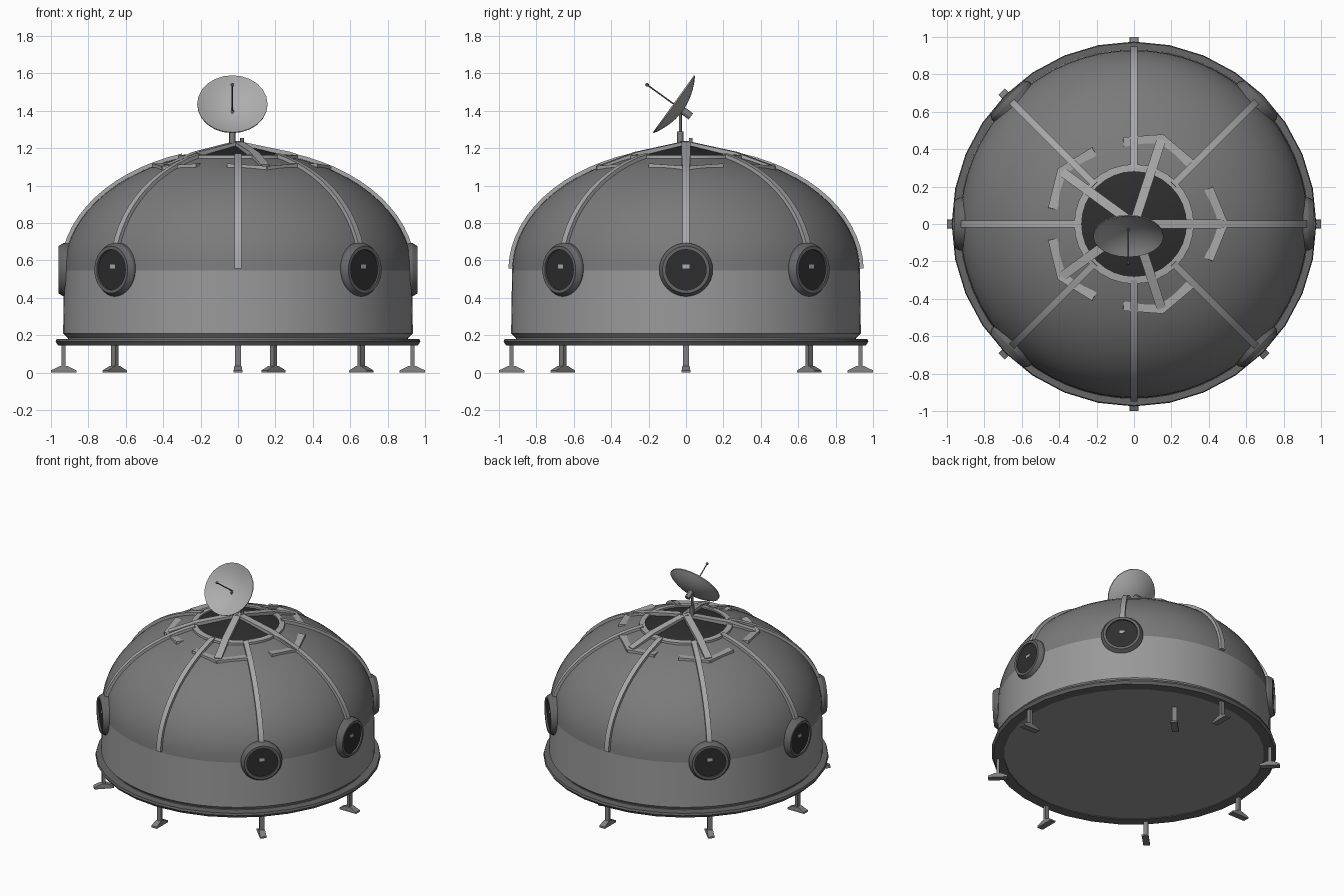
import bpy, bmesh, math
from mathutils import Matrix, Vector

if "Cube" in bpy.data.objects:
    bpy.data.objects.remove(bpy.data.objects["Cube"])

def mat(name, s):
    m = bpy.data.materials.new(name)
    v = ((s + 0.055) / 1.055) ** 2.4
    m.diffuse_color = (v, v, v, 1)
    m.use_nodes = True
    m.node_tree.nodes["Principled BSDF"].inputs["Base Color"].default_value = m.diffuse_color
    return m

WALL = mat("wall grey", 0.60)
DOME = mat("dome grey", 0.48)
TRIM = mat("trim light grey", 0.66)
RIM = mat("rim dark grey", 0.40)
GLASS = mat("dark glass", 0.18)
DISH = mat("dish pale grey", 0.68)
LEG = mat("leg grey", 0.50)

def finish(name, bm, mats, M=None, smooth=True):
    bmesh.ops.recalc_face_normals(bm, faces=bm.faces)
    if M:
        bm.transform(M)
    me = bpy.data.meshes.new(name)
    bm.to_mesh(me)
    bm.free()
    ob = bpy.data.objects.new(name, me)
    bpy.context.collection.objects.link(ob)
    for m in mats:
        me.materials.append(m)
    if smooth:
        bpy.ops.object.select_all(action='DESELECT')
        ob.select_set(True)
        bpy.context.view_layer.objects.active = ob
        bpy.ops.object.shade_smooth_by_angle(angle=math.radians(30))
    return ob

def lathe(name, prof, mats, segs=32, M=None, closed=False, rule=None):
    """Revolve (radius, height) points about z; rule gives material by span."""
    bm = bmesh.new()
    rows = []
    for r, z in prof:
        if r < 1e-6:
            rows.append([bm.verts.new((0, 0, z))])
        else:
            rows.append([bm.verts.new((r * math.cos(2 * math.pi * i / segs),
                                       r * math.sin(2 * math.pi * i / segs), z)) for i in range(segs)])
    n = len(rows)
    for k in range(n if closed else n - 1):
        a, b = rows[k], rows[(k + 1) % n]
        for i in range(segs):
            j = (i + 1) % segs
            vs = [a[i % len(a)], a[j % len(a)], b[j % len(b)], b[i % len(b)]]
            f = bm.faces.new(list(dict.fromkeys(vs)))
            f.material_index = rule[k] if rule else 0
    return finish(name, bm, mats, M)

def bar(name, path, w, t, m, M=None):
    """Sweep a w x t box section along a path of points in the x-z plane or nearly so."""
    bm = bmesh.new()
    pts = [Vector(p) for p in path]
    rings = []
    for i, p in enumerate(pts):
        d = (pts[min(i + 1, len(pts) - 1)] - pts[max(i - 1, 0)]).normalized()
        side = Vector((0, 0, 1)).cross(d).normalized()
        up = d.cross(side)
        rings.append([bm.verts.new(p + side * a * w / 2 + up * b * t / 2)
                      for a, b in ((-1, -1), (1, -1), (1, 1), (-1, 1))])
    for a, b in zip(rings, rings[1:]):
        for i in range(4):
            bm.faces.new((a[i], a[(i + 1) % 4], b[(i + 1) % 4], b[i]))
    bm.faces.new(rings[0])
    bm.faces.new(rings[-1])
    return finish(name, bm, [m], M)

def rod(name, p, q, r, m, segs=12):
    p, q = Vector(p), Vector(q)
    M = Matrix.Translation(p) @ (q - p).to_track_quat('Z', 'Y').to_matrix().to_4x4()
    L = (q - p).length
    return lathe(name, [(0, 0), (r, 0), (r, L), (0, L)], [m], segs, M)

def spin(deg):
    return Matrix.Rotation(math.radians(deg), 4, 'Z')

# Shell: straight wall and elliptical dome
A, B, Z0 = 0.93, 0.64, 0.545
def dome_pt(deg, off=0.0):
    t = math.radians(deg)
    return (A + off) * math.cos(t), Z0 + (B + off) * math.sin(t)

lathe("wall", [(0.91, 0.17), (0.91, 0.185), (0.935, 0.21), (0.93, Z0)], [WALL], 64)
lathe("dome", [dome_pt(a) for a in [i * 71.5 / 14 for i in range(15)]], [DOME], 64)

# Base rim and underside plate
lathe("base_rim", [(0.88, 0.18), (0.97, 0.18), (0.975, 0.165), (0.962, 0.145), (0.89, 0.145)],
      [RIM], 32, closed=True)
lathe("underside", [(0, 0.15), (0.9, 0.15)], [WALL], 32)

# Ribs down the dome
for k in range(8):
    path = []
    for i in range(15):
        r, z = dome_pt(1 + i * 70.5 / 14, 0.005)
        path.append((r, 0, z))
    bar(f"rib_{k}", path, 0.036, 0.03, TRIM, spin(45 * k))

# Portholes (none at front and back centre)
for k in (0, 1, 3, 4, 5, 7):
    M = spin(45 * k) @ Matrix.Translation((0, 0, 0.55)) @ Matrix.Rotation(math.pi / 2, 4, 'Y')
    lathe(f"porthole_{k}", [(0.143, 0.86), (0.143, 0.932), (0.126, 0.96), (0.108, 0.96), (0.108, 0.948), (0, 0.948)],
          [RIM, GLASS], 32, M, rule=[0, 0, 0, 0, 1])

# Skylight, its ring, and five struts with chevron clamps
lathe("skylight", [(0.30, 1.15), (0, 1.222)], [GLASS], 32)
lathe("skylight_ring", [(0.28, 1.13), (0.32, 1.13), (0.32, 1.162), (0.28, 1.166)], [TRIM], 32, closed=True)
for k in range(5):
    M = spin(72 * k)
    bar(f"strut_{k}", [(0, 0, 1.226), (0.28, 0, 1.168), (0.47, 0, 1.1)], 0.05, 0.024, TRIM, M)
    for s in (-1, 1):
        bar(f"clamp_{k}_{s}", [(0.482, -0.012 * s, 1.094), (0.40, 0.19 * s, 1.108)], 0.05, 0.02, TRIM, M)

# Legs with wedge feet; one leg is shifted inwards
def leg(name, M):
    bm = bmesh.new()
    secs = [(0.068, 0.023, 0), (0.068, 0.023, 0.012), (0.022, 0.02, 0.034), (0.011, 0.016, 0.036), (0.011, 0.016, 0.15)]
    rows = [[bm.verts.new((sx * a, sy * b, z)) for sx, sy in ((-1, -1), (1, -1), (1, 1), (-1, 1))] for a, b, z in secs]
    for a, b in zip(rows, rows[1:]):
        for i in range(4):
            bm.faces.new((a[i], a[(i + 1) % 4], b[(i + 1) % 4], b[i]))
    bm.faces.new(rows[0])
    bm.faces.new(rows[-1])
    finish(name, bm, [LEG], M, False)

for k in range(8):
    a = math.radians(45 * k)
    x, y = 0.932 * math.cos(a), 0.932 * math.sin(a)
    if k == 1:
        x = 0.19
    leg(f"leg_{k}", Matrix.Translation((x, y, 0)) @ spin(45 * k))

# Antenna: mast, dish, feed
X = -0.03
rod("mast_base", (X, -0.03, 1.19), (X, -0.03, 1.29), 0.017, LEG)
rod("mast", (X, -0.03, 1.28), (X, -0.03, 1.40), 0.008, LEG)
rod("small_post", (0.022, 0.025, 1.19), (0.022, 0.025, 1.255), 0.01, LEG)
n = Vector((0, -0.811, 0.585))
c = Vector((X, -0.067, 1.437))
M = Matrix.Translation(c) @ n.to_track_quat('Z', 'Y').to_matrix().to_4x4()
rs = [0.188 * i / 6 for i in range(7)]
bowl = [(r, 0.055 * ((r / 0.188) ** 2 - 1)) for r in rs]
back = [(r, z - 0.007) for r, z in reversed(bowl)]
lathe("dish", bowl + back, [DISH], 24, M)
rod("dish_mount", c - n * 0.055, c - n * 0.115, 0.02, LEG)
rod("feed", c - n * 0.055, c + n * 0.174, 0.004, RIM, 8)
bm = bmesh.new()
bmesh.ops.create_uvsphere(bm, u_segments=10, v_segments=6, radius=0.01)
finish("feed_tip", bm, [RIM], Matrix.Translation(c + n * 0.174))
